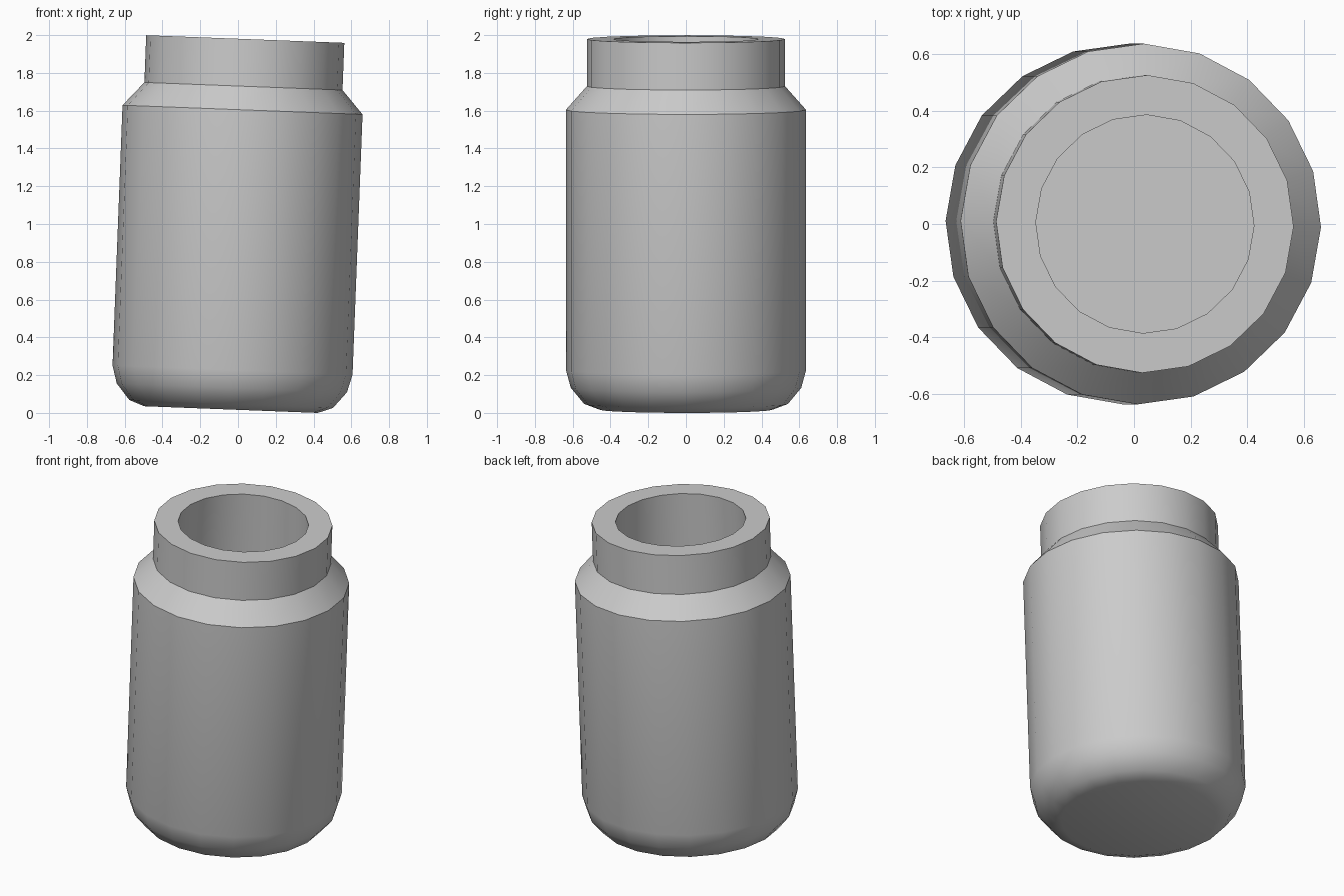
import bpy, bmesh, math
from mathutils import Matrix

if "Cube" in bpy.data.objects:
    bpy.data.objects.remove(bpy.data.objects["Cube"])

SIDES = 20
TILT = math.radians(2.2)

# Revolved profile (radius, height): rounded base, body, shoulder, thick neck, hollow
profile = [
    (0.46, 0.0), (0.54, 0.03), (0.61, 0.115), (0.636, 0.21),
    (0.636, 1.588), (0.525, 1.713), (0.525, 1.963),
    (0.385, 1.963), (0.46, 0.13),
]


def lathe(name, points, sides, turn=0.0):
    bm = bmesh.new()
    rings = []
    for r, z in points:
        rings.append([bm.verts.new((r * math.cos(turn + math.tau * i / sides),
                                    r * math.sin(turn + math.tau * i / sides), z))
                      for i in range(sides)])
    for a, b in zip(rings, rings[1:]):
        for i in range(sides):
            j = (i + 1) % sides
            bm.faces.new((a[i], a[j], b[j], b[i]))
    # Outer base and inner floor
    bm.faces.new(rings[0][::-1])
    bm.faces.new(rings[-1])
    bmesh.ops.recalc_face_normals(bm, faces=bm.faces)
    mesh = bpy.data.meshes.new(name)
    bm.to_mesh(mesh)
    bm.free()
    obj = bpy.data.objects.new(name, mesh)
    bpy.context.collection.objects.link(obj)
    return obj


jar = lathe("jar", profile, SIDES, math.radians(-1))

# Slight lean to the right, resting on its lower base edge
jar.data.transform(Matrix.Translation((-0.037, 0, 0.46 * math.sin(TILT)))
                   @ Matrix.Rotation(TILT, 4, 'Y'))

# Smooth sides, sharp shoulder and rim
bpy.context.view_layer.objects.active = jar
jar.select_set(True)
bpy.ops.object.shade_smooth_by_angle(angle=math.radians(35))
